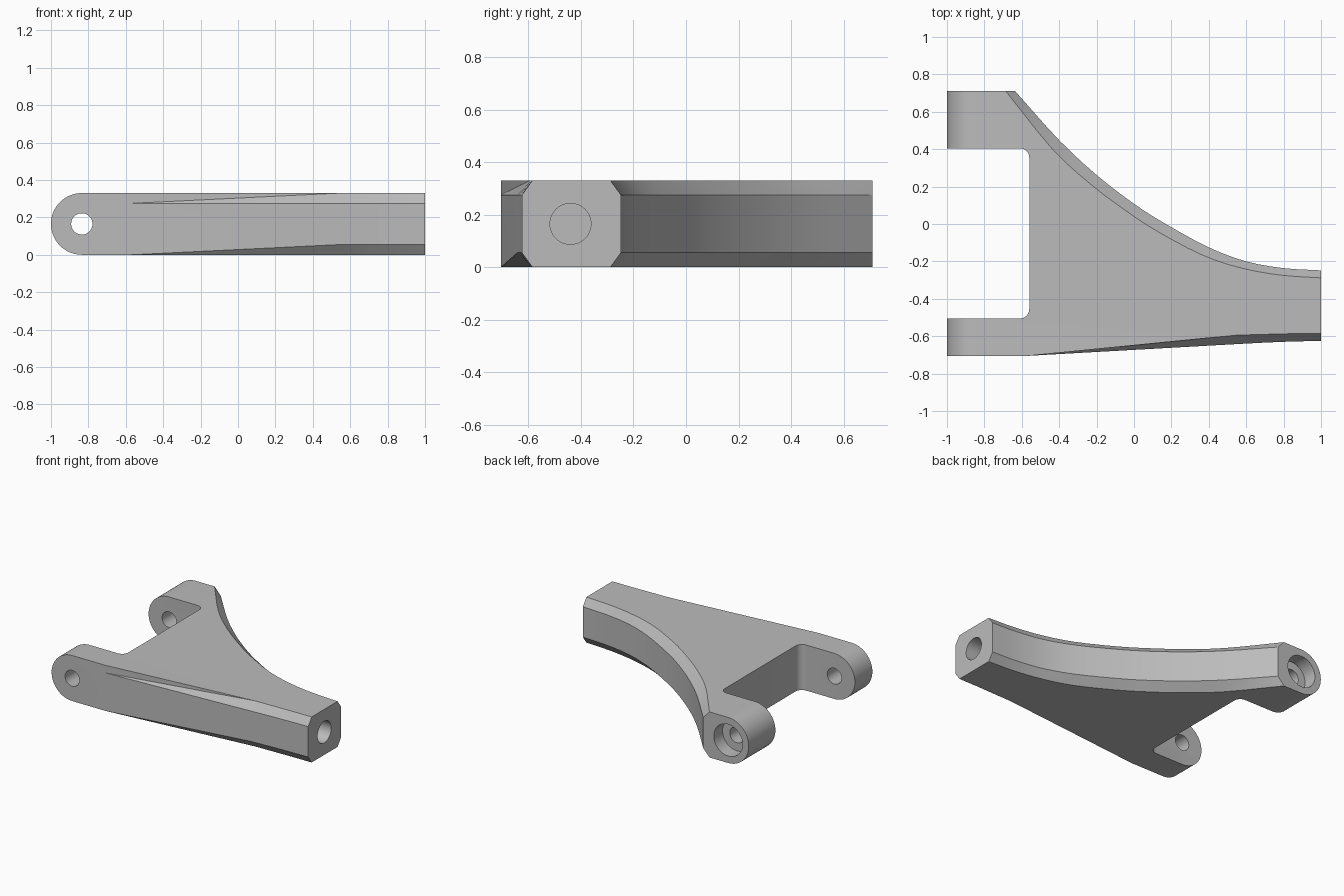
import bpy, bmesh, math
from mathutils import Vector, Matrix

cube = bpy.data.objects.get("Cube")
if cube:
    bpy.data.objects.remove(cube, do_unlink=True)

HEIGHT, BEVEL = 0.33, 0.055
MID = HEIGHT / 2
PIVOT_X = -0.835

grey = bpy.data.materials.new("mid_grey")
grey.use_nodes = True
grey.diffuse_color = (0.5, 0.5, 0.5, 1)
grey.node_tree.nodes["Principled BSDF"].inputs["Base Color"].default_value = (0.5, 0.5, 0.5, 1)


def make_object(name, bm):
    bmesh.ops.recalc_face_normals(bm, faces=bm.faces)
    mesh = bpy.data.meshes.new(name)
    bm.to_mesh(mesh)
    bm.free()
    mesh.materials.append(grey)
    obj = bpy.data.objects.new(name, mesh)
    bpy.context.collection.objects.link(obj)
    return obj


def arc(cx, cy, r, start, end, steps):
    angles = [math.radians(start + (end - start) * i / steps) for i in range(steps + 1)]
    return [(cx + r * math.cos(a), cy + r * math.sin(a)) for a in angles]


def spline(points, steps):
    """Smooth curve through the points."""
    p = [Vector(q) for q in points]
    p = [2 * p[0] - p[1]] + p + [2 * p[-1] - p[-2]]
    out = []
    for a, b, c, d in zip(p, p[1:], p[2:], p[3:]):
        for i in range(steps):
            t = i / steps
            out.append(b + (c - a) * t / 2 + (2 * a - 5 * b + 4 * c - d) * t * t / 2
                       + (3 * b - a - 3 * c + d) * t ** 3 / 2)
    return out + [p[-2]]


# Plan outline, counter-clockwise: (x, y) on the wall and on the inset cap
front = [((-1.05, -0.705), 0), ((-0.57, -0.705), 0), ((0.55, -0.642), 0.048),
         ((0.7, -0.634), 0.044), ((0.85, -0.628), 0.042), ((1, -0.625), 0.04)]
outline = [(p, (p[0], p[1] + inset)) for p, inset in front]

wall_curve = spline([(1, -0.248), (0.8, -0.236), (0.6, -0.2), (0.4, -0.125), (0.17, 0),
                     (0, 0.108), (-0.2, 0.262), (-0.4, 0.448), (-0.635, 0.71)], 3)
cap_curve = spline([(1, -0.288), (0.79, -0.274), (0.58, -0.237), (0.37, -0.168), (0.13, -0.042),
                    (-0.035, 0.065), (-0.235, 0.215), (-0.44, 0.405), (-0.685, 0.71)], 3)
outline += list(zip(wall_curve, cap_curve))

slot = [(-1.05, 0.71), (-1.05, 0.405)]
slot += arc(-0.61, 0.355, 0.05, 90, 0, 6)
slot += arc(-0.61, -0.455, 0.05, 0, -90, 6)
slot += [(-1.05, -0.505)]
outline += [(p, p) for p in slot]

# Arm body: four stacked rings, inset at the bottom and top
bm = bmesh.new()
rings = []
for z, inset in ((0, 1), (BEVEL, 0), (HEIGHT - BEVEL, 0), (HEIGHT, 1)):
    rings.append([bm.verts.new((*p[inset], z)) for p in outline])
count = len(outline)
for low, high in zip(rings, rings[1:]):
    for i in range(count):
        j = (i + 1) % count
        bm.faces.new((low[i], low[j], high[j]))
        bm.faces.new((low[i], high[j], high[i]))
bm.faces.new(rings[0][::-1])
bm.faces.new(rings[-1])
body = make_object("control_arm", bm)


def cut(cutter):
    """Subtract a helper from the body and discard it."""
    cutter.hide_render = True
    mod = body.modifiers.new("cut", 'BOOLEAN')
    mod.operation = 'DIFFERENCE'
    mod.solver = 'EXACT'
    mod.object = cutter
    bpy.ops.object.select_all(action='DESELECT')
    bpy.context.view_layer.objects.active = body
    body.select_set(True)
    bpy.ops.object.modifier_apply(modifier=mod.name)
    bpy.data.objects.remove(cutter, do_unlink=True)


def bore(name, start, end, radius):
    start, end = Vector(start), Vector(end)
    axis = end - start
    bm = bmesh.new()
    turn = axis.to_track_quat('Z', 'Y').to_matrix().to_4x4()
    bmesh.ops.create_cone(bm, cap_ends=True, segments=40, radius1=radius, radius2=radius,
                          depth=axis.length,
                          matrix=Matrix.Translation((start + end) / 2) @ turn)
    cut(make_object(name, bm))


# Rounded ends of both mounting lugs
profile = arc(PIVOT_X, MID, MID, 90, 270, 32)
profile += [(PIVOT_X, -0.1), (-1.2, -0.1), (-1.2, 0.43), (PIVOT_X, 0.43)]
bm = bmesh.new()
face = bm.faces.new([bm.verts.new((x, -0.9, z)) for x, z in profile])
extruded = bmesh.ops.extrude_face_region(bm, geom=[face])["geom"]
bmesh.ops.translate(bm, vec=(0, 1.8, 0),
                    verts=[v for v in extruded if isinstance(v, bmesh.types.BMVert)])
cut(make_object("lug_rounding", bm))

# Pivot bolt hole, its rear counterbore, and the blind hole in the tip
bore("pivot_hole", (PIVOT_X, -0.9, MID), (PIVOT_X, 0.9, MID), 0.057)
bore("counterbore", (PIVOT_X, 0.61, MID), (PIVOT_X, 0.9, MID), 0.115)
bore("tip_hole", (0.6, -0.44, MID), (1.2, -0.44, MID), 0.078)

bpy.ops.object.shade_smooth_by_angle(angle=math.radians(25))
